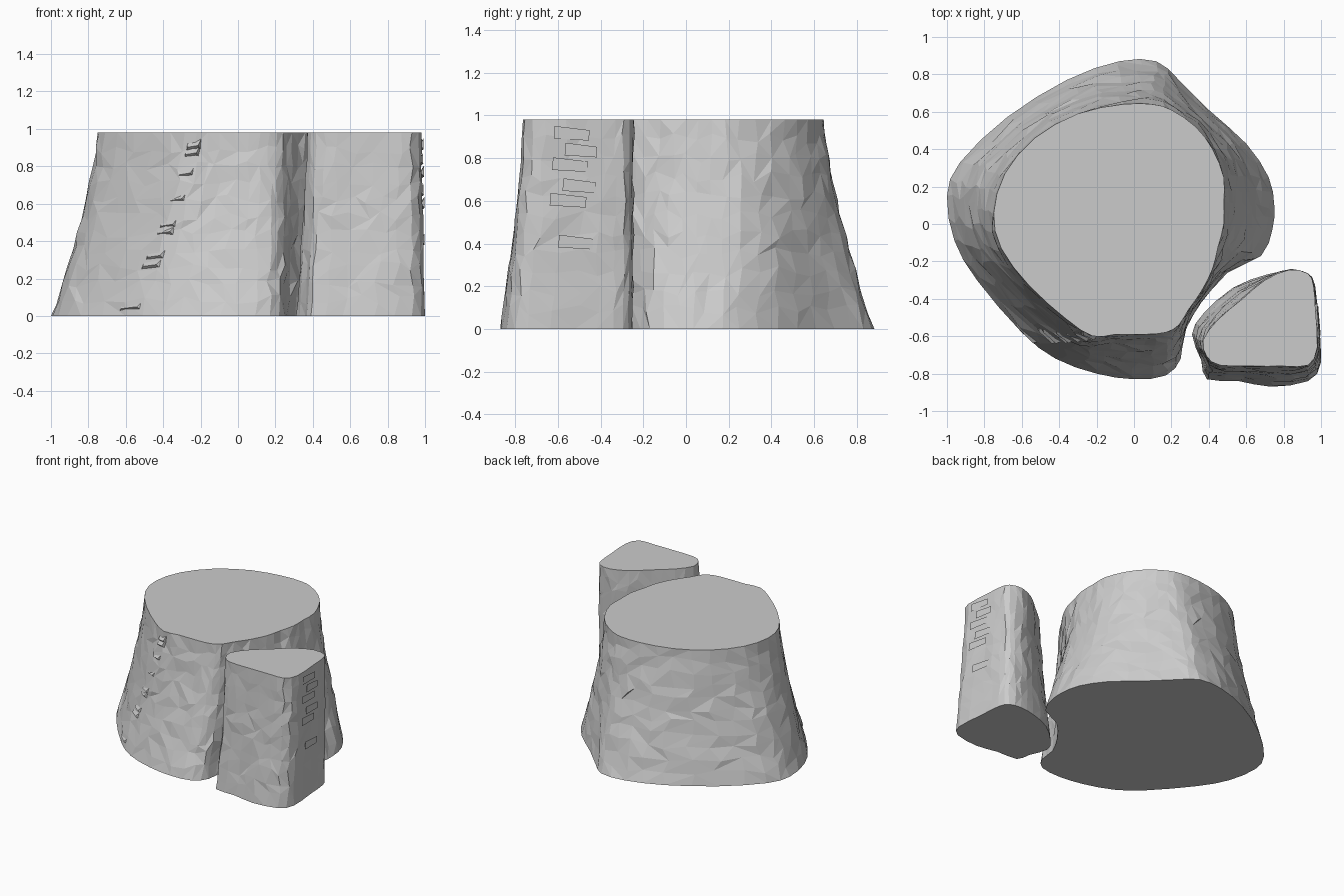
import bpy, bmesh, random
from mathutils import Vector

if "Cube" in bpy.data.objects:
    bpy.data.objects.remove(bpy.data.objects["Cube"])

random.seed(4)
H = 0.98

# Matching (x, y) outlines, counter-clockwise, at ground and at cut top
TRUNK_BASE = [(.75, .1), (.72, .25), (.6, .43), (.4, .61), (.24, .77), (.12, .87),
              (-.08, .87), (-.36, .77), (-.68, .57), (-.93, .33), (-1, .15), (-.96, -.09),
              (-.84, -.3), (-.6, -.58), (-.42, -.72), (-.2, -.8), (0, -.83), (.17, -.81),
              (.25, -.72), (.27, -.58), (.36, -.42), (.5, -.26), (.68, -.17), (.74, -.03)]
TRUNK_TOP = [(.48, .12), (.48, .25), (.42, .4), (.33, .52), (.2, .61), (.1, .64),
             (-.06, .64), (-.3, .59), (-.53, .46), (-.69, .27), (-.75, .06), (-.71, -.13),
             (-.56, -.33), (-.36, -.51), (-.22, -.6), (-.1, -.59), (.06, -.59), (.17, -.58),
             (.24, -.54), (.29, -.46), (.36, -.36), (.42, -.24), (.45, -.12), (.48, 0)]
SIDE_BASE = [(.97, -.34), (.985, -.52), (1, -.74), (.93, -.84), (.73, -.87), (.56, -.84),
             (.39, -.83), (.36, -.73), (.31, -.59), (.37, -.48), (.53, -.34), (.71, -.27),
             (.84, -.25), (.93, -.27)]
SIDE_TOP = [(.96, -.33), (.97, -.46), (.98, -.66), (.93, -.755), (.8, -.76), (.62, -.76),
            (.46, -.755), (.39, -.71), (.37, -.62), (.45, -.51), (.58, -.4), (.7, -.3),
            (.83, -.245), (.93, -.265)]


def spline(pts, s):
    n, i, f = len(pts), int(s), s % 1
    a, b, c, d = (Vector(pts[(i + k) % n]) for k in (-1, 0, 1, 2))
    return 0.5 * (2*b + (c - a)*f + (2*a - 5*b + 4*c - d)*f*f + (3*b - a - 3*c + d)*f**3)


def surface(base, top, s, u):
    """Point on the flared wall at outline position s, height fraction u."""
    p = spline(base, s).lerp(spline(top, s), 1 - (1 - u) ** 1.35)
    return Vector((p.x, p.y, u * H))


def add_object(name, bm):
    bmesh.ops.recalc_face_normals(bm, faces=bm.faces)
    me = bpy.data.meshes.new(name)
    bm.to_mesh(me)
    bm.free()
    ob = bpy.data.objects.new(name, me)
    bpy.context.collection.objects.link(ob)


def stump(name, base, top, rough, rows=11, sub=2):
    bm = bmesh.new()
    n = len(base) * sub
    rings = []
    for r in range(rows + 1):
        ring = []
        for j in range(n):
            u, s = r / rows, j / sub
            if 0 < r < rows:
                u += random.uniform(-.3, .3) / rows
                s = (s + random.uniform(-.12, .12)) % len(base)
            p = surface(base, top, s, u)
            if 0 < r < rows:
                p.x += random.uniform(-rough, rough)
                p.y += random.uniform(-rough, rough)
                p.x = min(p.x, 1.0)
            ring.append(bm.verts.new(p))
        rings.append(ring)
    for lo, hi in zip(rings, rings[1:]):
        for j in range(n):
            k = (j + 1) % n
            a, b, c, d = lo[j], lo[k], hi[k], hi[j]
            tris = ((a, b, c), (a, c, d)) if random.random() < .5 else ((a, b, d), (b, c, d))
            for t in tris:
                bm.faces.new(t)
    bm.faces.new(rings[0][::-1])
    bm.faces.new(rings[-1])
    add_object(name, bm)


def bark_steps(name, base, top, places, depth):
    """Splintered bark wedges; places = (outline position, height, width)."""
    bm = bmesh.new()
    for s, u, w in places:
        def at(ds, du, out):
            p = surface(base, top, s + ds, u + du)
            e = surface(base, top, s + ds + .05, u + du) - surface(base, top, s + ds - .05, u + du)
            return bm.verts.new(p + Vector((e.y, -e.x, 0)).normalized() * out)
        pts = [at(-w, 0, -.01), at(w, .01, -.01), at(w * .7, .03, depth),
               at(-w * .7, .02, depth * .6), at(w, .07, -.01), at(-w, .05, -.01)]
        bmesh.ops.convex_hull(bm, input=pts)
    add_object(name, bm)


stump("main_trunk", TRUNK_BASE, TRUNK_TOP, .008)
stump("side_trunk", SIDE_BASE, SIDE_TOP, .005)

# Ragged bark ridges on the front left of the trunk and right of the side trunk
bark_steps("main_bark_steps", TRUNK_BASE, TRUNK_TOP,
           [(13.05 + .95 * u, u, .3) for u in (.02, .25, .3, .43, .47, .61, .75, .86, .9)], .015)
bark_steps("side_bark_steps", SIDE_BASE, SIDE_TOP,
           [(1.1 + .25 * (i % 2), u, .4)
            for i, u in enumerate((.38, .58, .65, .75, .82, .9))], .007)
